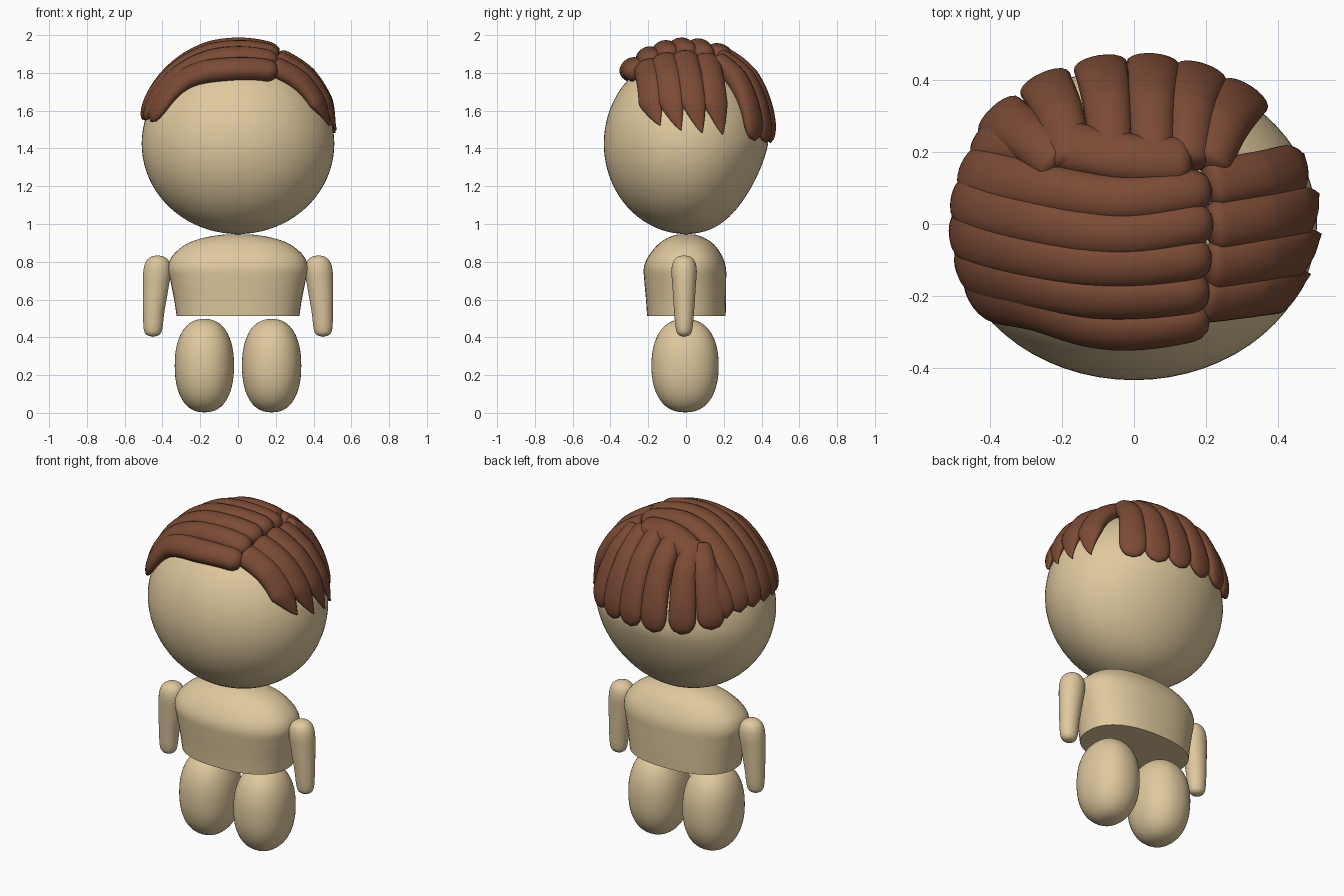
import bpy, math
from mathutils import Vector

if "Cube" in bpy.data.objects:
    bpy.data.objects.remove(bpy.data.objects["Cube"])


def material(name, col):
    m = bpy.data.materials.new(name)
    m.diffuse_color = (*col, 1)
    m.use_nodes = True
    m.node_tree.nodes["Principled BSDF"].inputs["Base Color"].default_value = m.diffuse_color
    return m


SKIN = material("skin", (0.74, 0.58, 0.34))
HAIR = material("hair", (0.20, 0.07, 0.036))
HEAD_C = Vector((0, 0, 1.425))
HEAD_R = Vector((0.51, 0.435, 0.478))


def skin_rings(name, rings, mat):
    """Join equal-length rings of points into a closed smooth mesh."""
    n = len(rings[0])
    verts = [p for r in rings for p in r]
    faces = [(i * n + j, i * n + (j + 1) % n, (i + 1) * n + (j + 1) % n, (i + 1) * n + j)
             for i in range(len(rings) - 1) for j in range(n)]
    faces += [tuple(reversed(range(n))), tuple(range(len(verts) - n, len(verts)))]
    me = bpy.data.meshes.new(name)
    me.from_pydata(verts, [], faces)
    me.materials.append(mat)
    ob = bpy.data.objects.new(name, me)
    bpy.context.collection.objects.link(ob)
    bpy.ops.object.select_all(action='DESELECT')
    ob.select_set(True)
    bpy.context.view_layer.objects.active = ob
    bpy.ops.object.mode_set(mode='EDIT')
    bpy.ops.mesh.select_all(action='SELECT')
    bpy.ops.mesh.normals_make_consistent(inside=False)
    bpy.ops.object.mode_set(mode='OBJECT')
    bpy.ops.object.shade_smooth_by_angle(angle=math.radians(50))
    return ob


def power(v, p):
    return math.copysign(abs(v) ** p, v)


def oval(cx, cy, z, rx, ry, e=1.0, n=48):
    return [(cx + rx * power(math.cos(a), e), cy + ry * power(math.sin(a), e), z)
            for a in (2 * math.pi * k / n for k in range(n))]


def catmull(pts, t):
    """Smooth interpolation through a list of vectors, t in 0..1."""
    f = t * (len(pts) - 1)
    i = min(int(f), len(pts) - 2)
    u = f - i
    p1, p2 = pts[i], pts[i + 1]
    p0 = pts[i - 1] if i else p1 * 2 - p2
    p3 = pts[i + 2] if i + 2 < len(pts) else p2 * 2 - p1
    return 0.5 * (2 * p1 + (p2 - p0) * u + (2 * p0 - 5 * p1 + 4 * p2 - p3) * u * u
                  + (3 * p1 - p0 - 3 * p2 + p3) * u ** 3)


def loft(name, profile, e=1.0, steps=40):
    """Profile rows: cx, cy, z, rx, ry."""
    rows = [Vector(r) for r in profile]
    return skin_rings(name, [oval(*catmull(rows, i / steps), e) for i in range(steps + 1)], SKIN)


# Head: egg with a slightly tucked lower back
rings = []
for i in range(41):
    a = -math.pi / 2 + math.pi * min(max(i / 40, 0.004), 0.996)
    h, r = math.sin(a), math.cos(a)
    ring = oval(0, 0, HEAD_C.z + HEAD_R.z * h, HEAD_R.x * r, HEAD_R.y * r, 1, 64)
    tuck = 1 - 0.22 * max(0, -h) * r
    rings.append([(x, y * tuck if y > 0 else y, z) for x, y, z in ring])
skin_rings("head", rings, SKIN)

# Torso: rounded shoulders, flat bottom
loft("torso", [(0, 0.002, 0.512, 0.325, 0.208), (0, 0, 0.60, 0.338, 0.212),
               (0, -0.004, 0.70, 0.358, 0.217), (0, -0.006, 0.77, 0.37, 0.217),
               (0, -0.004, 0.83, 0.348, 0.195), (0, 0, 0.89, 0.28, 0.15),
               (0, 0, 0.925, 0.19, 0.10), (0, 0, 0.943, 0.085, 0.05),
               (0, 0, 0.946, 0.005, 0.005)], 0.86)

for side, s in (("left", -1), ("right", 1)):
    # Arms: tapered capsules
    loft(side + "_arm", [(s * x, -0.01, z, rx, ry) for x, z, rx, ry in (
        (0.450, 0.403, 0.002, 0.002), (0.450, 0.413, 0.033, 0.030), (0.450, 0.445, 0.049, 0.044),
        (0.446, 0.54, 0.057, 0.053), (0.436, 0.66, 0.068, 0.061), (0.428, 0.75, 0.073, 0.067),
        (0.426, 0.80, 0.062, 0.058), (0.426, 0.826, 0.035, 0.034), (0.426, 0.834, 0.002, 0.002))])
    # Legs: plump rounded pods
    rings = []
    for i in range(33):
        a = -math.pi / 2 + math.pi * min(max(i / 32, 0.004), 0.996)
        r = math.cos(a) ** 0.84
        rings.append(oval(s * 0.178, -0.005, 0.25 + 0.247 * power(math.sin(a), 0.9),
                          0.157 * r, 0.178 * r, 0.92))
    skin_rings(side + "_leg", rings, SKIN)


def on_head(p):
    d = Vector(p) - HEAD_C
    k = math.sqrt(sum((d[i] / HEAD_R[i]) ** 2 for i in range(3)))
    d /= k
    n = Vector([d[i] / HEAD_R[i] ** 2 for i in range(3)]).normalized()
    return HEAD_C + d, n


def lock(name, path, w0, w1, lift=0.030, thick=0.055, point=False):
    """A flattened hair lock lying on the head; width goes from w0 to w1."""
    pts = [Vector(p) for p in path]
    rings, N, M = [], 40, 20
    for i in range(N + 1):
        t = i / N
        p, n = on_head(catmull(pts, t))
        a, _ = on_head(catmull(pts, max(0, t - 0.01)))
        b, _ = on_head(catmull(pts, min(1, t + 0.01)))
        side = (b - a).cross(n).normalized()
        cap0 = math.sqrt(max(0.0, 1 - max(0, 1 - t / 0.08) ** 2))
        cap1 = min(1, (1 - t) / 0.26) ** 0.8 if point else \
            math.sqrt(max(0.0, 1 - max(0, 1 - (1 - t) / 0.14) ** 2))
        w = max(0.002, (w0 + (w1 - w0) * t) * cap0 * cap1)
        fade = 1 - 0.50 * max(0, (t - 0.45) / 0.55)
        th = max(0.002, thick * fade * min(cap0, max(cap1, 0.3 if point else 0)))
        c = p + n * lift * fade
        skew = side * (-0.035 * (1 - cap1) if point else 0)
        rings.append([c + skew + side * w * math.cos(q) + n * th * power(math.sin(q), 0.9)
                      for q in (2 * math.pi * k / M for k in range(M))])
    return skin_rings(name, rings, HAIR)


# Long swept locks: (start y, z), (middle y, z), (shoulder y), (tip y)
sweep = [(-0.27, 1.83, -0.315, 1.86, -0.27, -0.20), (-0.19, 1.88, -0.225, 1.94, -0.18, -0.11),
         (-0.09, 1.90, -0.125, 1.97, -0.08, -0.01), (0.01, 1.90, -0.03, 1.98, 0.02, 0.08),
         (0.10, 1.90, 0.075, 1.98, 0.12, 0.17)]
for i, (y0, z0, y1, z1, y2, y3) in enumerate(sweep):
    lock(f"swept_lock_{i + 1}", [(0.23, y0, z0), (-0.05, y1, z1), (-0.34, y2, 1.82),
                                 (-0.50, y3, 1.55)], 0.062, 0.075)
lock("swept_lock_6", [(0.18, 0.18, 1.92), (-0.05, 0.205, 1.95), (-0.29, 0.25, 1.83),
                      (-0.45, 0.24, 1.53)], 0.07, 0.08, 0.035)

# Short locks falling from the parting on the other side, with pointed tips
for i, (y0, y1, z1) in enumerate([(-0.23, -0.18, 1.52), (-0.12, -0.06, 1.49),
                                  (-0.01, 0.05, 1.48), (0.11, 0.17, 1.48)]):
    lock(f"side_lock_{i + 1}", [(0.20, y0, 1.88), (0.38, (y0 + y1) / 2, 1.76), (0.51, y1, z1)],
         0.07, 0.07, 0.022, 0.048, True)

# Back locks
for i, (x0, x1, y1, z1) in enumerate([(-0.22, -0.38, 0.30, 1.47), (-0.18, -0.24, 0.38, 1.44),
                                      (-0.06, -0.09, 0.42, 1.43), (0.05, 0.05, 0.43, 1.43),
                                      (0.15, 0.18, 0.41, 1.43), (0.22, 0.30, 0.35, 1.44)]):
    lock(f"back_lock_{i + 1}", [(x0, 0.16, 1.90), ((x0 + x1) / 2, y1 * 0.8, 1.75), (x1, y1, z1)],
         0.06, 0.078)
